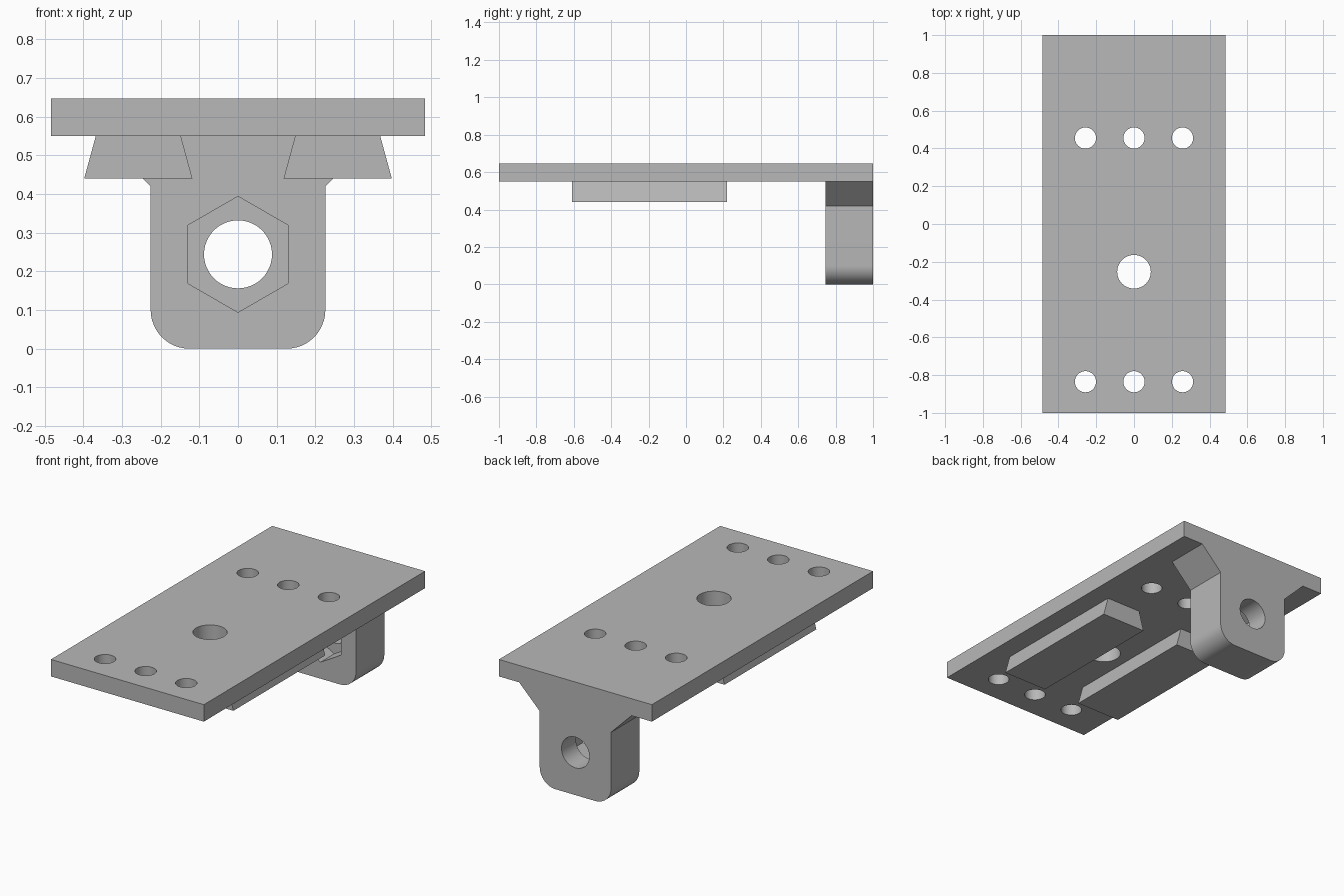
import bpy
import bmesh
import math
from mathutils import Matrix, Vector

if "Cube" in bpy.data.objects:
    bpy.data.objects.remove(bpy.data.objects["Cube"], do_unlink=True)

# Single plain grey material
grey = bpy.data.materials.new("plain_grey")
grey.use_nodes = True
colour = (0.48, 0.48, 0.48, 1)
grey.diffuse_color = colour
grey.node_tree.nodes["Principled BSDF"].inputs["Base Color"].default_value = colour

PLATE_BOTTOM, PLATE_TOP = 0.55, 0.647
TAB_FRONT, TAB_BACK = 0.745, 1.0


def add_object(name, bm):
    bmesh.ops.recalc_face_normals(bm, faces=bm.faces)
    mesh = bpy.data.meshes.new(name)
    bm.to_mesh(mesh)
    bm.free()
    mesh.materials.append(grey)
    obj = bpy.data.objects.new(name, mesh)
    bpy.context.collection.objects.link(obj)
    return obj


def extrude_profile(name, profile, y0, y1):
    """Prism with an x-z outline, running along y."""
    bm = bmesh.new()
    face = bm.faces.new([bm.verts.new((x, y0, z)) for x, z in profile])
    out = bmesh.ops.extrude_face_region(bm, geom=[face])
    verts = [g for g in out["geom"] if isinstance(g, bmesh.types.BMVert)]
    bmesh.ops.translate(bm, verts=verts, vec=(0, y1 - y0, 0))
    return add_object(name, bm)


def circle(cx, cz, radius, sides, start=0.0):
    return [(cx + radius * math.cos(start + math.tau * i / sides),
             cz + radius * math.sin(start + math.tau * i / sides)) for i in range(sides)]


def drill(x, y, radius):
    """Vertical hole cutter."""
    bm = bmesh.new()
    centre = Vector((x, y, (PLATE_BOTTOM + PLATE_TOP) / 2))
    bmesh.ops.create_cone(bm, cap_ends=True, segments=48, radius1=radius,
                          radius2=radius, depth=0.4, matrix=Matrix.Translation(centre))
    return add_object("hole_cutter", bm)


def select_only(obj):
    bpy.ops.object.select_all(action="DESELECT")
    obj.select_set(True)
    bpy.context.view_layer.objects.active = obj


def cut(obj, cutters):
    select_only(obj)
    for cutter in cutters:
        cutter.hide_render = True
        mod = obj.modifiers.new("cut", "BOOLEAN")
        mod.operation = "DIFFERENCE"
        mod.solver = "EXACT"
        mod.object = cutter
        bpy.ops.object.modifier_apply(modifier=mod.name)
        bpy.data.objects.remove(cutter, do_unlink=True)
    bpy.ops.object.shade_smooth_by_angle(angle=math.radians(30))


# Base plate with two rows of screw holes and one larger hole
half = 0.484
plate = extrude_profile("base_plate", [(-half, PLATE_BOTTOM), (half, PLATE_BOTTOM),
                                       (half, PLATE_TOP), (-half, PLATE_TOP)], -1, 1)
holes = [drill(x, y, 0.056) for y in (-0.835, 0.455) for x in (-0.257, 0, 0.257)]
cut(plate, holes + [drill(0, -0.253, 0.089)])

# Pair of dovetail rails under the plate
for side, name in ((1, "left_rail"), (-1, "right_rail")):
    outline = [(0.148, PLATE_BOTTOM), (0.118, 0.44), (0.398, 0.44), (0.368, PLATE_BOTTOM)]
    extrude_profile(name, [(side * x, z) for x, z in outline], -0.61, 0.22)

# Hanging tab: flared top, rounded lower corners
width, corner = 0.226, 0.1
right_half = [(width - corner + corner * math.sin(a), corner - corner * math.cos(a))
              for a in (math.radians(7.5 * i) for i in range(13))]
right_half += [(width, 0.42), (width + 0.13, PLATE_BOTTOM)]
outline = right_half + [(-x, z) for x, z in reversed(right_half)]
tab = extrude_profile("mounting_tab", outline, TAB_FRONT, TAB_BACK)

# Bolt hole through the tab and hexagonal nut pocket in its front
bolt_z = 0.244
bolt = extrude_profile("bolt_cutter", circle(0, bolt_z, 0.088, 48), 0.6, 1.1)
nut = extrude_profile("nut_cutter", circle(0, bolt_z, 0.15, 6, math.pi / 2), 0.6, 0.87)
cut(tab, [bolt, nut])
